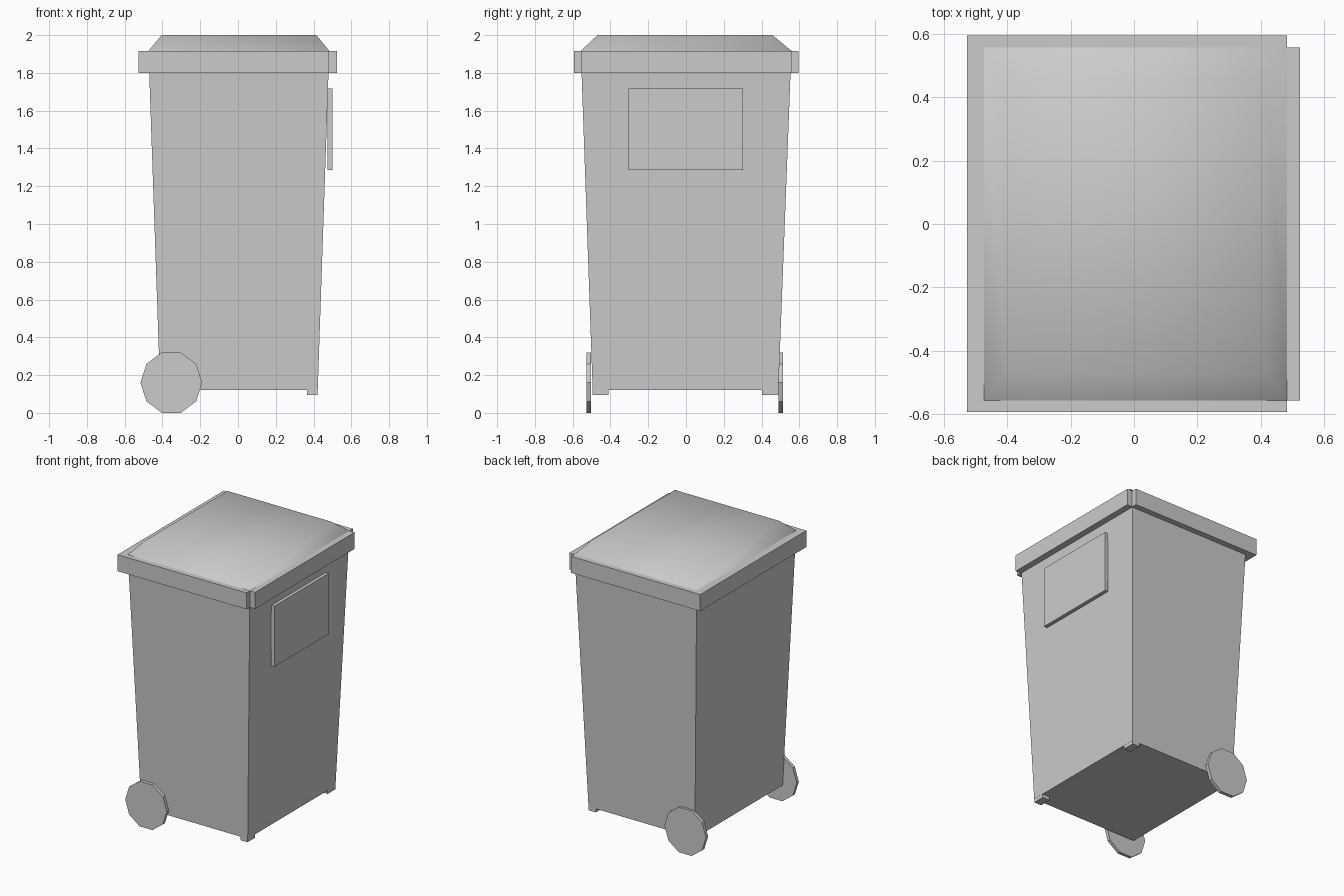
import bpy, bmesh, math
from mathutils import Matrix

if "Cube" in bpy.data.objects:
    bpy.data.objects.remove(bpy.data.objects["Cube"])


def finish(name, bm, smooth=False):
    bmesh.ops.recalc_face_normals(bm, faces=bm.faces)
    mesh = bpy.data.meshes.new(name)
    bm.to_mesh(mesh)
    bm.free()
    for p in mesh.polygons:
        p.use_smooth = smooth
    obj = bpy.data.objects.new(name, mesh)
    bpy.context.collection.objects.link(obj)
    return obj


def frustum(name, low, high, z0, z1, cap_low=True, cap_high=True, smooth=False):
    """Four-sided block between two rectangles (x0, x1, y0, y1)."""
    bm = bmesh.new()
    rings = []
    for (x0, x1, y0, y1), z in ((low, z0), (high, z1)):
        rings.append([bm.verts.new((x, y, z))
                      for x, y in ((x0, y0), (x1, y0), (x1, y1), (x0, y1))])
    a, b = rings
    for i in range(4):
        j = (i + 1) % 4
        bm.faces.new((a[i], a[j], b[j], b[i]))
    if cap_low:
        bm.faces.new(a[::-1])
    if cap_high:
        bm.faces.new(b)
    return finish(name, bm, smooth)


def box(name, x0, x1, y0, y1, z0, z1):
    rect = (x0, x1, y0, y1)
    return frustum(name, rect, rect, z0, z1)


def wheel(name, y0, y1):
    bm = bmesh.new()
    bmesh.ops.create_cone(bm, cap_ends=True, segments=10, radius1=1, radius2=1, depth=1)
    bmesh.ops.rotate(bm, verts=bm.verts, matrix=Matrix.Rotation(math.pi / 2, 3, 'X'))
    # Put a corner of the ten-sided disc on the x axis
    v = bm.verts[:][0].co
    angle = math.atan2(v.z, v.x)
    bmesh.ops.rotate(bm, verts=bm.verts, matrix=Matrix.Rotation(angle, 3, 'Y'))
    bmesh.ops.scale(bm, verts=bm.verts, vec=(0.163, y1 - y0, 0.16 / math.sin(math.radians(72))))
    bmesh.ops.translate(bm, verts=bm.verts, vec=(-0.353, (y0 + y1) / 2, 0.16))
    return finish(name, bm)


LID_Z, RIM_Z = 1.917, 1.80
top = (-0.474, 0.483, -0.557, 0.558)

# Tapered bin body
frustum("body", (-0.412, 0.422, -0.494, 0.489), top, 0.12, LID_Z, cap_high=False)

# Smooth domed lid
frustum("lid", top, (-0.404, 0.415, -0.468, 0.458), LID_Z, 2.0, cap_low=False, smooth=True)

# Rim strips around the lid, notched at the two +x corners
box("rim_back", -0.528, -0.464, -0.594, 0.595, RIM_Z, LID_Z)
box("rim_handle_side", 0.473, 0.524, -0.557, 0.558, RIM_Z, LID_Z)
for side, y0, y1 in (("near", -0.594, -0.547), ("far", 0.548, 0.595)):
    box("rim_" + side, -0.464, 0.483, y0, y1, RIM_Z, LID_Z)

# Raised panel on the +x side
box("panel", 0.473, 0.499, -0.305, 0.303, 1.287, 1.717)

# Feet under the +x corners
for side, y0, y1 in (("near", -0.494, -0.41), ("far", 0.402, 0.489)):
    box("foot_" + side, 0.364, 0.421, y0, y1, 0.095, 0.13)

# Ten-sided wheels
wheel("wheel_near", -0.526, -0.503)
wheel("wheel_far", 0.489, 0.513)
